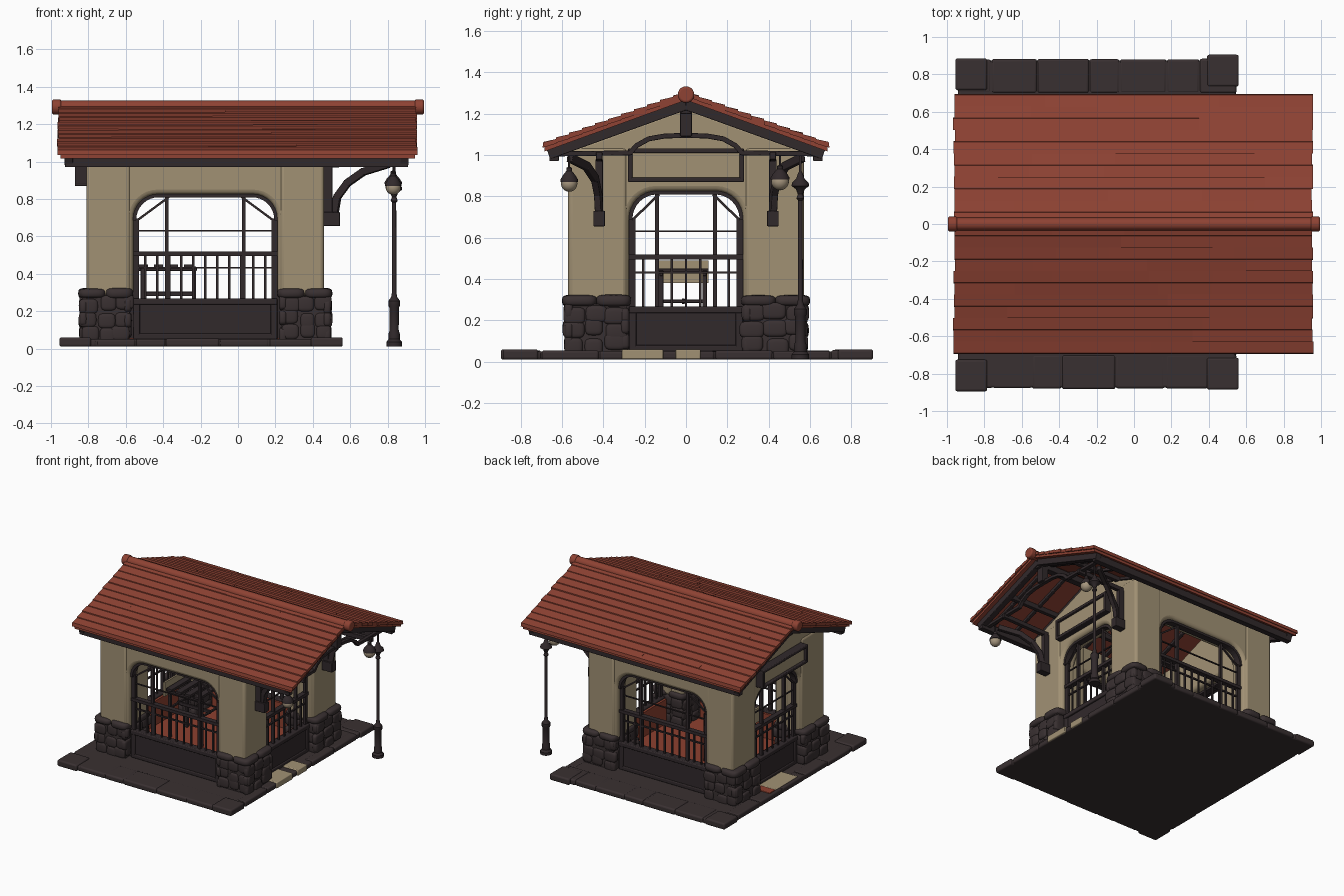
import bpy, bmesh, math, random
from mathutils import Vector, Matrix

if "Cube" in bpy.data.objects:
    bpy.data.objects.remove(bpy.data.objects["Cube"])
random.seed(4)

def material(name, rgb):
    m = bpy.data.materials.new(name)
    lin = [(c / 255 / 12.92 if c < 11 else ((c / 255 + 0.055) / 1.055) ** 2.4) for c in rgb]
    m.diffuse_color = (*lin, 1)
    m.use_nodes = True
    m.node_tree.nodes["Principled BSDF"].inputs["Base Color"].default_value = m.diffuse_color
    return m

RED = material("roof_red", (142, 66, 51))
FLOOR = material("floor_red", (142, 64, 47))
TAN = material("plaster_tan", (161, 145, 116))
STONE = material("dark_stone", (57, 48, 49))
WOOD = material("dark_timber", (49, 41, 43))
GLOBE = material("lamp_globe", (166, 150, 126))

def finish(name, bm, mat, bevel=0.0, smooth=35):
    bmesh.ops.recalc_face_normals(bm, faces=bm.faces)
    me = bpy.data.meshes.new(name)
    bm.to_mesh(me)
    bm.free()
    ob = bpy.data.objects.new(name, me)
    me.materials.append(mat)
    bpy.context.collection.objects.link(ob)
    if bevel:
        b = ob.modifiers.new("bevel", 'BEVEL')
        b.width, b.segments, b.limit_method = bevel, 3, 'ANGLE'
    bpy.ops.object.select_all(action='DESELECT')
    ob.select_set(True)
    bpy.context.view_layer.objects.active = ob
    bpy.ops.object.shade_smooth_by_angle(angle=math.radians(smooth))
    return ob

I4 = Matrix.Identity(4)

def box(bm, lo, hi, T=I4):
    lo, hi = Vector(lo), Vector(hi)
    M = T @ Matrix.Translation((lo + hi) / 2) @ Matrix.Diagonal((*(hi - lo), 1))
    bmesh.ops.create_cube(bm, size=1, matrix=M)

def beam(bm, p, q, w, h, T=I4):
    """Square bar from p to q."""
    p, q = Vector(p), Vector(q)
    d = q - p
    side = d.cross(Vector((0, 0, 1)))
    side = side.normalized() if side.length > 1e-5 else Vector((1, 0, 0))
    up = side.cross(d).normalized()
    R = Matrix((side * w, d, up * h)).transposed().to_4x4()
    bmesh.ops.create_cube(bm, size=1, matrix=T @ Matrix.Translation((p + q) / 2) @ R)

def prism(bm, pts, depth, T=I4):
    """Closed outline of 3D points, pushed along depth."""
    f = bm.faces.new([bm.verts.new(T @ Vector(p)) for p in pts])
    ext = bmesh.ops.extrude_face_region(bm, geom=[f], use_keep_orig=True)
    vs = [g for g in ext['geom'] if isinstance(g, bmesh.types.BMVert)]
    bmesh.ops.translate(bm, verts=vs, vec=T.to_3x3() @ Vector(depth))

def lathe(bm, prof, x, y, n=20):
    """Turned (radius, z) profile about a vertical axis."""
    rings = [[bm.verts.new((x + r * math.cos(a * math.tau / n), y + r * math.sin(a * math.tau / n), z))
              for a in range(n)] for r, z in prof]
    for a, b in zip(rings, rings[1:]):
        for i in range(n):
            bm.faces.new((a[i], a[(i + 1) % n], b[(i + 1) % n], b[i]))
    bm.faces.new(rings[0])
    bm.faces.new(rings[-1])

def path(bm, pts, w, h, T=I4):
    for p, q in zip(pts, pts[1:]):
        d = (Vector(q) - Vector(p)).normalized() * 0.005
        beam(bm, Vector(p) - d, Vector(q) + d, w, h, T)

def stone(bm, c, s):
    r = bmesh.ops.create_icosphere(bm, subdivisions=3, radius=1)
    for v in r['verts']:
        v.co = Vector([c[i] + s[i] * math.copysign(abs(v.co[i]) ** 0.55, v.co[i]) for i in range(3)])

def arch(w, zb, zt, r):
    pts = [(-w, zb)]
    for cx, a0 in ((-w + r, 180), (w - r, 90)):
        for i in range(9):
            a = math.radians(a0 - i * 90 / 8)
            pts.append((cx + r * math.cos(a), zt - r + r * math.sin(a)))
    return pts + [(w, zb)]

# --- paved platform
CX = -0.175
bm = bmesh.new()
box(bm, (-0.94, -0.875, 0.01), (0.545, 0.875, 0.05))
for s in (-1, 1):
    x = -0.94
    while x < 0.53:
        e = min(x + random.uniform(0.15, 0.3), 0.55)
        e = 0.55 if e > 0.47 else e
        j = random.uniform(-0.003, 0.004)
        box(bm, (x, s * 0.7, 0.01), (e - 0.002, s * (0.88 + j), 0.052 + j))
        x = e
    for i in range(5):
        y = -0.7 + i * 0.28
        j = random.uniform(-0.003, 0.004)
        xa, xb = (-0.945 + j, -0.84) if s < 0 else (0.48, 0.55 + j)
        box(bm, (xa, y + .002, 0.01), (xb, y + 0.278, 0.052 + j))
for x, y in ((-0.87, -0.81), (0.475, 0.82), (0.475, -0.8), (-0.87, 0.8)):
    box(bm, (x - 0.085, y - 0.085, 0.01), (x + 0.085, y + 0.085, 0.06))
finish("platform_paving", bm, STONE, 0.012)

# --- red floor with low lining inside the parapets
bm = bmesh.new()
box(bm, (-0.74, -0.5, 0.04), (0.39, 0.5, 0.063))
for s in (-1, 1):
    box(bm, (CX - 0.38, s * 0.468, 0.05), (CX + 0.38, s * 0.488, 0.255))
    box(bm, (CX + s * 0.533, -0.27, 0.05), (CX + s * 0.553, 0.27, 0.255))
finish("interior_floor_and_lining", bm, FLOOR)
bm = bmesh.new()
box(bm, (0.39, -0.31, 0.012), (0.558, -0.11, 0.06))
box(bm, (0.39, -0.05, 0.012), (0.558, 0.07, 0.06))
box(bm, (-0.92, -0.08, 0.04), (-0.74, 0.2, 0.06))
finish("door_sills", bm, TAN, 0.006)
bm = bmesh.new()
box(bm, (-0.92, 0.2, 0.04), (-0.74, 0.27, 0.06))
finish("door_sill_tile", bm, FLOOR, 0.004)

# --- corner pillars on rubble bases
pil, rub = bmesh.new(), bmesh.new()
for sx in (-1, 1):
    for sy in (-1, 1):
        X = lambda v: CX + sx * v
        box(pil, (X(0.40), sy * 0.285, 0.28), (X(0.635), sy * 0.57, 1.035))
        box(rub, (X(0.405), sy * 0.285, 0.04), (X(0.658), sy * 0.578, 0.28))
        for row in range(3):
            z = 0.085 + row * 0.075
            for i in range(3):
                u = (i + 0.5) / 3 + random.uniform(-0.06, 0.06)
                k = random.uniform(0.85, 1.25)
                for o in (0.295, 0.567):
                    stone(rub, (X(0.40 + 0.265 * u), sy * o, z + random.uniform(-.015, .015)),
                          (0.044 * k, 0.022, 0.041))
                for o in (0.415, 0.652):
                    stone(rub, (X(o), sy * (0.28 + 0.3 * u), z + random.uniform(-.015, .015)),
                          (0.022, 0.05 * k, 0.041))
        # coping stones
        for i in range(2):
            for j in range(2):
                stone(rub, (X(0.46 + 0.145 * i), sy * (0.35 + 0.165 * j), 0.295),
                      (0.075, 0.085, 0.027 + random.uniform(0, .004)))
finish("corner_pillars", pil, TAN, 0.02)
finish("rubble_bases", rub, STONE)

# --- four walls with arched openings, parapets, railings and glazing bars
wall, fr, par = bmesh.new(), bmesh.new(), bmesh.new()
for k in range(4):
    T = Matrix.Translation((CX, 0, 0)) @ Matrix.Rotation(k * math.pi / 2, 4, 'Z')
    gable = k % 2
    d, W, w = (0.635, 0.56, 0.275) if gable else (0.57, 0.62, 0.385)
    op = arch(w, 0.28, 0.825, 0.13)
    top = [(W, 1.035), (0, 1.24), (-W, 1.035)] if gable else [(W, 1.035), (-W, 1.035)]
    prism(wall, [(u, -d + 0.008, z) for u, z in op + [(W, 0.28)] + top + [(-W, 0.28)]], (0, 0.13, 0), T)
    path(fr, [(u, -d + 0.055, z) for u, z in arch(w - 0.005, 0.06, 0.82, 0.13)], 0.05, 0.022, T)
    y = -d + 0.055
    box(par, (-w, y - 0.015, 0.045), (w, y + 0.025, 0.265), T)
    box(par, (-w, y - 0.03, 0.235), (w, y + 0.03, 0.268), T)
    for s in (-1, 1):
        box(par, (s * w, y - 0.025, 0.05), (s * (w - 0.035), y + 0.02, 0.25), T)
    box(par, (-w, y - 0.025, 0.05), (w, y + 0.02, 0.08), T)
    box(fr, (-w, y - 0.02, 0.494), (w, y + 0.02, 0.518), T)
    box(fr, (-w, y - 0.007, 0.427), (w, y + 0.007, 0.437), T)
    box(fr, (-w, y - 0.005, 0.627), (w, y + 0.005, 0.635), T)
    n = 8 if gable else 12
    for i in range(1, n):
        u = -w + 2 * w * i / n
        box(fr, (u - 0.006, y - 0.006, 0.26), (u + 0.006, y + 0.006, 0.5), T)
    m = 0.14 if gable else 0.205
    for s in (-1, 1):
        box(fr, (s * m - 0.009, y - 0.012, 0.26), (s * m + 0.009, y + 0.012, 0.82), T)
        beam(fr, (s * w, y, 0.67), (s * (m - 0.01), y, 0.81), 0.012, 0.012, T)
finish("plaster_walls", wall, TAN, 0.025)
finish("railings_and_frames", fr, WOOD)
finish("parapet_panels", par, WOOD, 0.006)

# --- slatted bench inside
bm = bmesh.new()
for x in (-0.51, -0.235):
    for y in (-0.12, 0.09):
        box(bm, (x - 0.011, y - 0.011, 0.06), (x + 0.011, y + 0.011, 0.44))
    box(bm, (x - 0.008, -0.12, 0.285), (x + 0.008, 0.09, 0.3))
for i in range(4):
    box(bm, (-0.53 + i * 0.08, -0.14, 0.43), (-0.48 + i * 0.08, 0.11, 0.45))
box(bm, (-0.52, -0.02, 0.28), (-0.23, -0.005, 0.305))
for y in (-0.12, 0.09):
    box(bm, (-0.53, y - 0.008, 0.415), (-0.22, y + 0.008, 0.432))
finish("bench", bm, WOOD, 0.003)
bm = bmesh.new()
box(bm, (-0.555, -0.14, 0.38), (-0.541, 0.11, 0.49))
finish("bench_back", bm, TAN)

# --- roof of lapped rows
def zr(y):
    return 1.303 - 0.36 * abs(y)

bm = bmesh.new()
N = 11
for s in (-1, 1):
    prism(bm, [(-0.95, 0, 1.29), (-0.95, s * 0.685, zr(0.685) - 0.01),
               (-0.95, s * 0.685, zr(0.685) - 0.04), (-0.95, 0, 1.265)], (1.895, 0, 0))
    for i in range(N):
        y0, y1 = 0.69 * i / N, 0.69 * (i + 1) / N
        a = -0.963 + random.uniform(-0.005, 0.005)
        b = 0.955 + random.uniform(-0.005, 0.005)
        cuts = [a, -0.6 + random.uniform(-.2, .2), random.uniform(-.2, .2), 0.5 + random.uniform(-.2, .2), b]
        for p, q in zip(cuts, cuts[1:]):
            l = 0.0065 + random.uniform(-0.002, 0.002)
            prism(bm, [(p, s * y0, zr(y0)), (p, s * y1, zr(y1) + l),
                       (p, s * (y1 + 0.004), zr(y1) - 0.02), (p, s * y0, zr(y0) - 0.022)], (q - p, 0, 0))
finish("roof_tiles", bm, RED)
bm = bmesh.new()
RX = Matrix.Rotation(math.pi / 2, 4, 'Y')
for x0, x1, r in ((-0.97, 0.97, 0.034), (-0.995, -0.945, 0.04), (0.945, 0.995, 0.04)):
    bmesh.ops.create_cone(bm, cap_ends=True, segments=20, radius1=r, radius2=r, depth=x1 - x0,
                          matrix=Matrix.Translation(((x0 + x1) / 2, 0, 1.292)) @ RX)
finish("ridge_cap", bm, RED, 0.01)

# --- roof timbers
bm = bmesh.new()
for s in (-1, 1):
    for x in (-0.905, 0.89):
        beam(bm, (x, 0, zr(0) - 0.06), (x, s * 0.665, zr(0.665) - 0.06), 0.045, 0.05)
    for i in range(9):
        x = -0.72 + i * 0.19
        beam(bm, (x, 0, zr(0) - 0.045), (x, s * 0.66, zr(0.66) - 0.045), 0.025, 0.03)
    box(bm, (-0.925, s * 0.615, 0.97), (0.91, s * 0.66, 1.025))
    box(bm, (-0.9, s * 0.33, 1.10), (0.88, s * 0.36, 1.14))
    # porch truss with raised centre
    path(bm, [(0.85, s * 0.63, 1.005), (0.85, s * 0.27, 1.01), (0.85, s * 0.24, 1.045), (0.85, s * 0.18, 1.078),
              (0.85, s * 0.1, 1.092), (0.85, 0, 1.094)], 0.03, 0.024)
    # curved porch bracket
    y = s * 0.42
    box(bm, (0.45, y - 0.018, 0.66), (0.505, y + 0.018, 0.98))
    box(bm, (0.45, y - 0.028, 0.655), (0.545, y + 0.028, 0.73))
    path(bm, [(0.515, y, 0.72), (0.53, s * 0.425, 0.81), (0.585, s * 0.44, 0.885),
              (0.67, s * 0.48, 0.945), (0.8, s * 0.56, 0.985)], 0.032, 0.04)
    beam(bm, (0.46, y, 0.985), (0.88, y, 0.995), 0.03, 0.035)
box(bm, (-0.92, -0.025, 1.2), (0.905, 0.025, 1.25))
box(bm, (0.83, -0.028, 1.09), (0.885, 0.028, 1.23))
finish("roof_timbers", bm, WOOD, 0.004)

# --- blank sign boards on both gables
pan, fra = bmesh.new(), bmesh.new()
for xa, xb, xo, z0, z1 in ((0.455, 0.485, 0.505, 0.88, 1.02), (-0.805, -0.85, -0.872, 0.88, 1.0)):
    box(pan, (xa, -0.265, z0), (xb, 0.265, z1))
    for z in (z0, z1):
        box(fra, (xa, -0.28, z - 0.011), (xo, 0.28, z + 0.011))
    for y in (-0.27, 0.27):
        box(fra, (xa, y - 0.011, z0), (xo, y + 0.011, z1))
finish("sign_panels", pan, TAN)
finish("sign_frames", fra, WOOD, 0.005)

# --- hanging lamps and lamp post
iron, glo = bmesh.new(), bmesh.new()
for x, y, z, r in ((0.83, -0.565, 0.862, 0.04), (0.83, 0.455, 0.872, 0.043)):
    lathe(glo, [(max(0.001, r * math.sin(a * math.pi / 10)), z - r * math.cos(a * math.pi / 10))
                for a in range(11)], x, y)
    lathe(iron, [(r + 0.003, z + 0.008), (r + 0.003, z + 0.018), (r * 0.75, z + 0.04), (0.014, z + 0.06),
                 (0.014, z + 0.075), (0.005, z + 0.08), (0.005, 1.0)], x, y)
lathe(iron, [(0.042, 0.012), (0.042, 0.035), (0.03, 0.05), (0.03, 0.08), (0.024, 0.1), (0.026, 0.22),
             (0.031, 0.23), (0.031, 0.255), (0.016, 0.275), (0.012, 0.3), (0.011, 0.78), (0.019, 0.79),
             (0.012, 0.81), (0.022, 0.835), (0.043, 0.85), (0.04, 0.865), (0.02, 0.885), (0.012, 0.91),
             (0.006, 0.92), (0.006, 1.0)], 0.835, 0.553)
finish("lamp_post_and_hangers", iron, WOOD)
finish("lamp_globes", glo, GLOBE)
